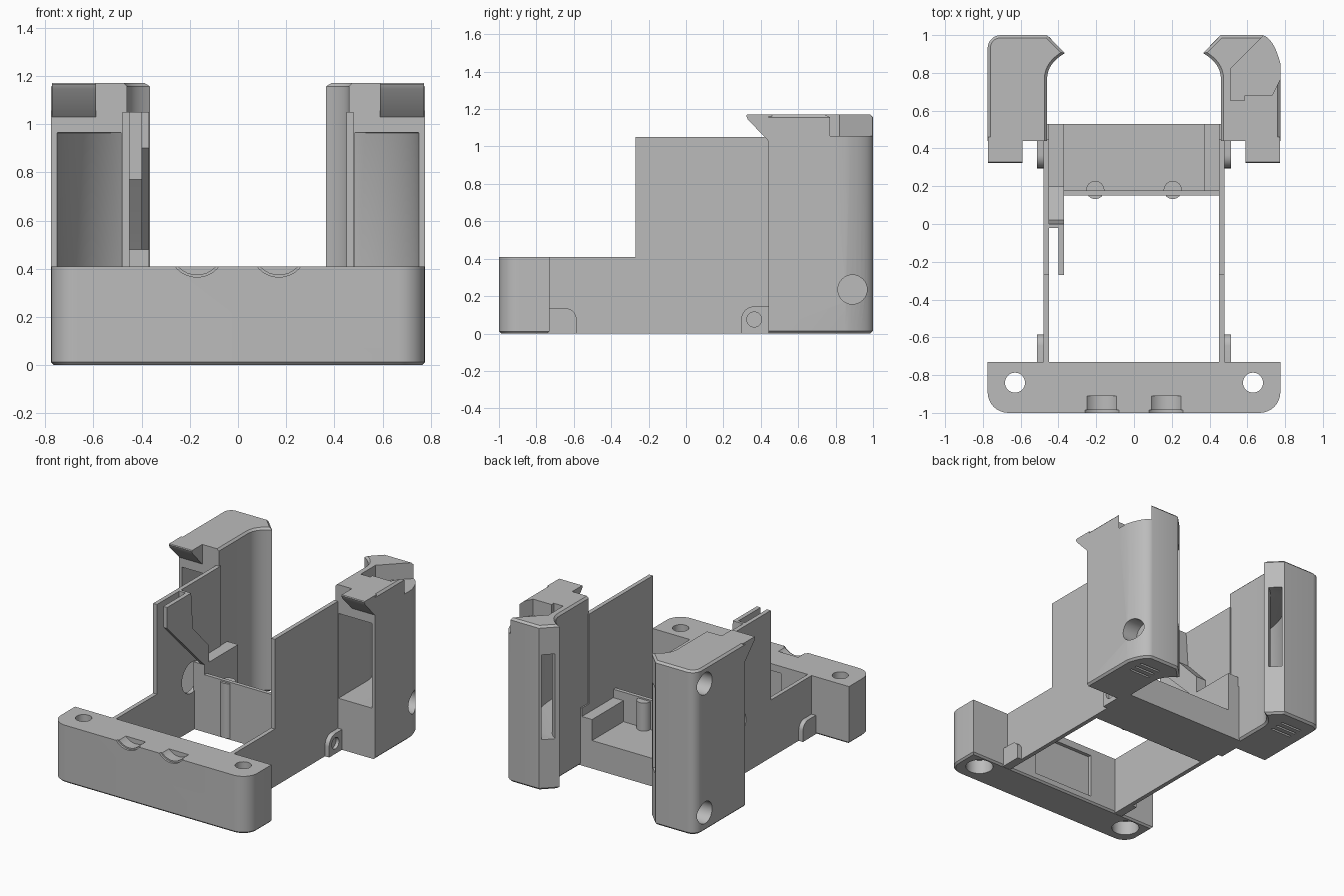
import bpy, bmesh, math
from mathutils import Vector

if "Cube" in bpy.data.objects:
    bpy.data.objects.remove(bpy.data.objects["Cube"])

grey = bpy.data.materials.new("plain grey")
grey.diffuse_color = (0.5, 0.5, 0.5, 1)
grey.use_nodes = True
grey.node_tree.nodes["Principled BSDF"].inputs["Base Color"].default_value = grey.diffuse_color
AXES = {'x': lambda a, b, c: (c, a, b), 'y': lambda a, b, c: (a, c, b), 'z': lambda a, b, c: (a, b, c)}


def prism(name, pts, lo, hi, axis='z', bevel=0.0, seg=1, keep=None):
    """Extrude a 2D outline along an axis, optionally bevelling the cap edges."""
    bm, put = bmesh.new(), AXES[axis]
    a = [bm.verts.new(put(p[0], p[1], lo)) for p in pts]
    b = [bm.verts.new(put(p[0], p[1], hi)) for p in pts]
    caps = [bm.faces.new(a), bm.faces.new(b)]
    n = len(pts)
    for i in range(n):
        bm.faces.new((a[i], a[(i + 1) % n], b[(i + 1) % n], b[i]))
    bmesh.ops.recalc_face_normals(bm, faces=bm.faces[:])
    if bevel:
        edges = [e for f in caps for e in f.edges
                 if keep is None or keep((e.verts[0].co + e.verts[1].co) / 2)]
        bmesh.ops.bevel(bm, geom=edges, offset=bevel, segments=seg, profile=0.5,
                        affect='EDGES', clamp_overlap=True)
    me = bpy.data.meshes.new(name)
    bm.to_mesh(me)
    bm.free()
    ob = bpy.data.objects.new(name, me)
    bpy.context.collection.objects.link(ob)
    me.materials.append(grey)
    return ob


def rect(a0, a1, b0, b1):
    return [(a0, b0), (a1, b0), (a1, b1), (a0, b1)]


def box(name, x0, x1, y0, y1, z0, z1):
    return prism(name, rect(x0, x1, y0, y1), z0, z1)


def arc(cx, cy, r, a0, a1, n=8):
    return [(cx + r * math.cos(math.radians(a0 + (a1 - a0) * i / n)),
             cy + r * math.sin(math.radians(a0 + (a1 - a0) * i / n))) for i in range(n + 1)]


def disc(name, cx, cy, r, lo, hi, axis='z'):
    return prism(name, arc(cx, cy, r, 0, 348.75, 31), lo, hi, axis)


def curve(p, c, q, n=8):
    p, c, q = Vector(p), Vector(c), Vector(q)
    return [tuple(p.lerp(c, i / n).lerp(c.lerp(q, i / n), i / n)) for i in range(n + 1)]


def cut(ob, *cutters):
    for c in cutters:
        m = ob.modifiers.new("cut", 'BOOLEAN')
        m.operation, m.solver, m.object = 'DIFFERENCE', 'EXACT', c
        bpy.context.view_layer.objects.active = ob
        bpy.ops.object.modifier_apply(modifier=m.name)
        bpy.data.objects.remove(c, do_unlink=True)


# Front block with bolt holes, two scoops and a shallow inner recess
outline = (arc(-0.665, -0.89, 0.11, 180, 270) + arc(0.665, -0.89, 0.11, 270, 360)
           + [(0.775, -0.73), (-0.775, -0.73)])
block = prism("front_block", outline, 0, 0.41, bevel=0.012, keep=lambda m: m.z < 0.1)
for s in (-1, 1):
    cut(block, disc("c", s * 0.63, -0.84, 0.053, -0.1, 0.5),
        disc("c", s * 0.63, -0.84, 0.09, -0.1, 0.1),
        disc("c", s * 0.17, 0.48, 0.105, -0.985, -0.91, 'y'),
        disc("c", s * 0.17, 0.48, 0.115, -1.1, -0.985, 'y'))
cut(block, box("c", -0.24, 0.24, -0.755, -0.7, 0.05, 0.36))

# Side walls with a tall rear section, and rounded tabs at their feet
profile = [(-0.74, 0), (0.53, 0), (0.53, 0.41), (0.45, 0.41), (0.45, 1.05),
           (-0.27, 1.05), (-0.27, 0.41), (-0.74, 0.41)]
for s, side in ((-1, "left"), (1, "right")):
    lo, hi = sorted((s * 0.45, s * 0.48))
    wall = prism(side + "_wall", profile, lo, hi, 'x')
    if s < 0:
        cut(wall, disc("c", 0.12, 0.38, 0.11, -0.6, -0.4, 'x'))
    lo, hi = sorted((s * 0.47, s * 0.513))
    prism(side + "_front_tab", [(-0.74, 0), (-0.585, 0)] + arc(-0.645, 0.075, 0.06, 0, 90)
          + [(-0.74, 0.135)], lo, hi, 'x')
    tab = prism(side + "_rear_tab", [(0.295, 0), (0.45, 0), (0.45, 0.145)]
                + arc(0.365, 0.075, 0.07, 90, 180), lo, hi, 'x')
    cut(tab, disc("c", 0.365, 0.075, 0.04, s * 0.49, s * 0.6, 'x'))

# Rear tray: floor, front lip with half-round bumps, side blocks
box("tray_floor", -0.455, 0.455, 0.16, 0.53, 0, 0.2)
box("tray_front_lip", -0.455, 0.455, 0.15, 0.177, 0, 0.41)
box("tray_right_block", 0.37, 0.455, 0.15, 0.53, 0, 0.35)
box("tray_left_post", -0.455, -0.37, 0.15, 0.53, 0, 0.48)
for s in (-1, 1):
    disc("tray_bump", s * 0.205, 0.18, 0.048, 0.01, 0.4)

# Inner clip on the left wall: sloped plate spaced off the wall
prism("clip_plate", [(-0.27, 0.9), (-0.27, 1.05), (0, 1.05), (0.02, 0.79), (0.2, 0.6),
                     (0.2, 0.48), (0.15, 0.48)], -0.4, -0.37, 'x')
prism("clip_spacer", [(-0.02, 0.77), (-0.02, 1.05), (0, 1.05), (0.02, 0.79), (0.2, 0.6),
                      (0.2, 0.48), (0.15, 0.55)], -0.455, -0.39, 'x')

# Rear pillars with flared inner edge, curved through-channel and front hook
flare = curve((0.46, 0.77), (0.46, 0.85), (0.365, 0.905))
channel = ([(0.485, 0.38)] + curve((0.485, 0.77), (0.485, 0.86), (0.385, 0.925))
           + [(0.325, 0.985), (0.385, 1.045)] + arc(0.10, 0.44, 0.65, 58, 0, 12) + [(0.75, 0.38)])
for s, side in ((-1, "left"), (1, "right")):
    corner = (arc(-0.705 * s, 0.93, 0.07, 90, 0) if s < 0 else
              curve((0.68, 1.0), (0.74, 0.985), (0.775, 0.85)))
    pts = [(0.46, 0.44)] + flare + [(0.46, 1.0)] + corner + [(0.775, 0.44)]
    pillar = prism(side + "_pillar", [(s * x, y) for x, y in pts], 0, 1.17,
                   bevel=0.014, keep=lambda m: m.y > 0.45)
    cut(pillar, prism("c", [(s * x, y) for x, y in channel], 0.36, 0.965, bevel=0.07, seg=5,
                      keep=lambda m: (abs(m.x) - 0.10) ** 2 + (m.y - 0.44) ** 2 > 0.41
                      and 0.44 < m.y < 1.0 and abs(m.x) > 0.44))
    # screw sockets in the outer side
    for z in ((0.13, 1.05) if s < 0 else (0.235,)):
        cut(pillar, disc("c", 0.89, z, 0.078, s * 0.66, s * 0.9, 'x'))
    # vent slits underneath
    for y in (0.78, 0.83, 0.88):
        lo, hi = sorted((s * 0.53, s * 0.69))
        cut(pillar, box("c", lo, hi, y, y + 0.016, -0.05, 0.03))
    # stepped pocket in the top of the right pillar
    if s > 0:
        cut(pillar, prism("c", [(0.51, 0.655), (0.51, 0.82), (0.69, 1.0), (0.72, 1.1), (0.9, 1.1),
                                (0.9, 0.77), (0.775, 0.77), (0.73, 0.68), (0.585, 0.68),
                                (0.585, 0.655)], 1.055, 1.3))
    lo, hi = sorted((s * 0.59, s * 0.772))
    prism(side + "_hook", [(0.45, 1.03), (0.44, 1.03), (0.33, 1.145), (0.322, 1.165),
                           (0.327, 1.17), (0.46, 1.17)], lo, hi, 'x')

# Smooth the round faces, keep the edges crisp
bpy.ops.object.select_all(action='SELECT')
bpy.ops.object.shade_smooth_by_angle(angle=math.radians(28))
